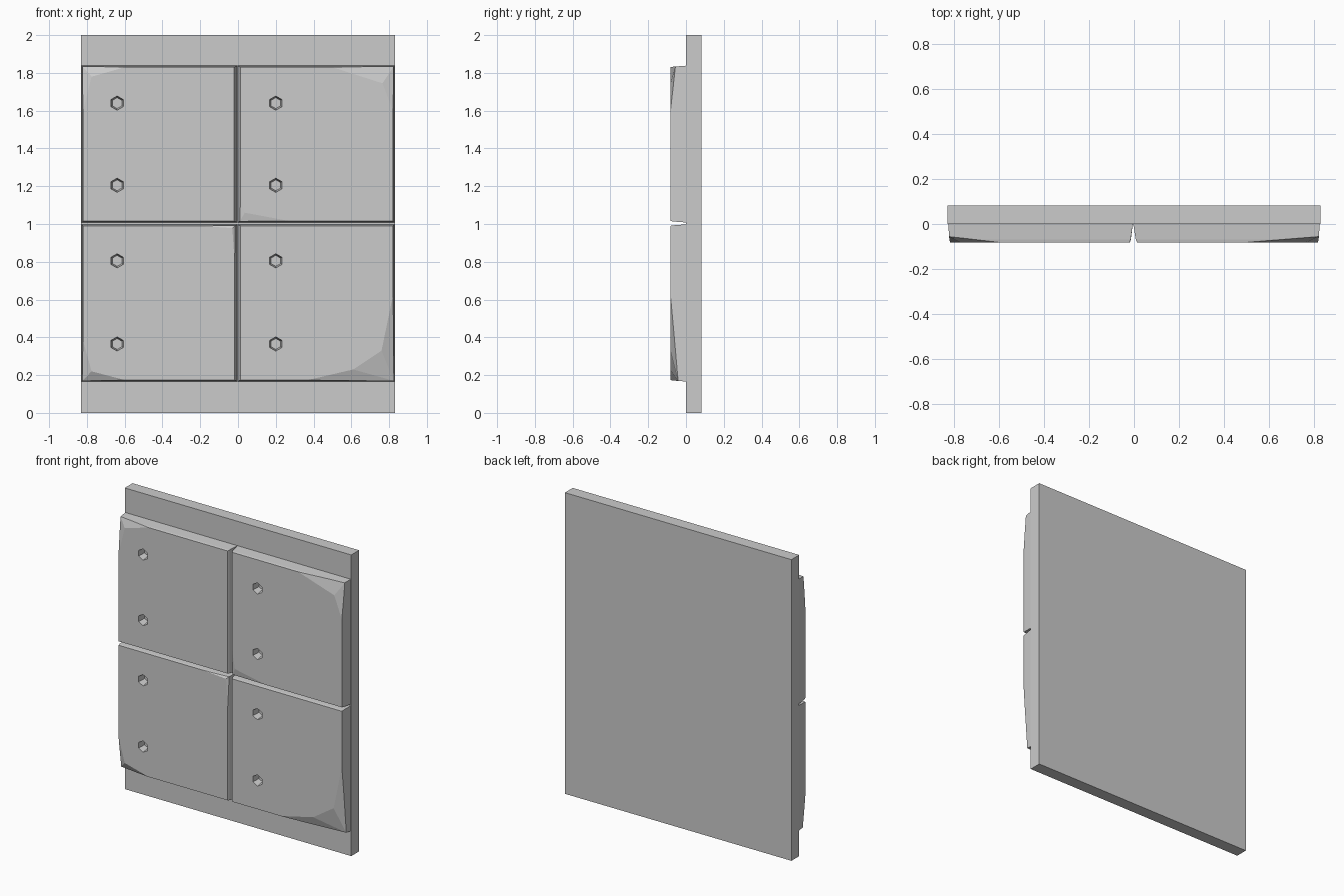
import bpy, bmesh
from math import pi
from mathutils import Vector, Matrix

if "Cube" in bpy.data.objects:
    bpy.data.objects.remove(bpy.data.objects["Cube"])

FRONT = -0.082


def finish(bm, name):
    bmesh.ops.recalc_face_normals(bm, faces=bm.faces)
    me = bpy.data.meshes.new(name)
    bm.to_mesh(me)
    bm.free()
    ob = bpy.data.objects.new(name, me)
    bpy.context.collection.objects.link(ob)
    return ob


def chip(bm, path, corner, depth):
    """Slice facets off a corner: each path segment on the face tilts back to the corner."""
    c = Vector((corner[0], depth, corner[1]))
    for a, b in zip(path, path[1:]):
        p, q = (Vector((v[0], FRONT, v[1])) for v in (a, b))
        n = (q - p).cross(c - p).normalized()
        if n.y > 0:
            n.negate()
        bmesh.ops.bisect_plane(bm, geom=bm.verts[:] + bm.edges[:] + bm.faces[:],
                               dist=1e-5, plane_co=p, plane_no=n, clear_outer=True)
        bmesh.ops.holes_fill(bm, edges=[e for e in bm.edges if e.is_boundary], sides=0)


def tile(name, base, front, holes, chips):
    # tapered slab: back outline, chamfer start, front outline
    bm = bmesh.new()
    mid = [b * 0.35 + f * 0.65 for b, f in zip(base, front)]
    for y, (x0, x1, z0, z1) in ((0.0, base), (-0.068, mid), (FRONT, front)):
        for x in (x0, x1):
            for z in (z0, z1):
                bm.verts.new((x, y, z))
    bmesh.ops.convex_hull(bm, input=bm.verts[:])
    bmesh.ops.dissolve_limit(bm, angle_limit=0.01, verts=bm.verts[:], edges=bm.edges[:])
    for c in chips:
        chip(bm, *c)
    ob = finish(bm, name)

    # tapered hexagonal bolt holes
    bm = bmesh.new()
    for x, z in holes:
        bmesh.ops.create_cone(bm, cap_ends=True, segments=6, radius1=0.029, radius2=0.039,
                              depth=0.06, matrix=Matrix.Translation((x, -0.06, z))
                              @ Matrix.Rotation(pi / 2, 4, 'X'))
    cutter = finish(bm, name + "_hole_cutter")
    cutter.hide_render = True
    mod = ob.modifiers.new("holes", 'BOOLEAN')
    mod.operation = 'DIFFERENCE'
    mod.object = cutter
    bpy.context.view_layer.objects.active = ob
    bpy.ops.object.modifier_apply(modifier=mod.name)
    bpy.data.objects.remove(cutter)


# backing board
bm = bmesh.new()
bmesh.ops.create_cube(bm, size=1, matrix=Matrix.Translation((0, 0.041, 1))
                      @ Matrix.Diagonal((1.664, 0.082, 2, 1)))
finish(bm, "backing_board")

# four chipped stone tiles
L, R = -0.64, 0.20
tile("tile_upper_left", (-0.828, -0.005, 1.008, 1.838), (-0.82, -0.02, 1.016, 1.83),
     [(L, 1.64), (L, 1.205)],
     [([(-0.60, 1.83), (-0.775, 1.78), (-0.82, 1.6)], (-0.824, 1.834), -0.056)])

tile("tile_upper_right", (-0.003, 0.828, 1.008, 1.838), (0.014, 0.82, 1.016, 1.83),
     [(R, 1.64), (R, 1.205)],
     [([(0.50, 1.83), (0.765, 1.745), (0.82, 1.60)], (0.824, 1.834), -0.056),
      ([(0.014, 1.18), (0.035, 1.06), (0.26, 1.018)], (0.01, 1.012), -0.073)])

tile("tile_lower_left", (-0.828, -0.005, 0.166, 0.998), (-0.82, -0.018, 0.174, 0.99),
     [(L, 0.805), (L, 0.365)],
     [([(-0.60, 0.174), (-0.775, 0.22), (-0.82, 0.38)], (-0.824, 0.17), -0.048),
      ([(-0.20, 0.99), (-0.03, 0.978), (-0.018, 0.80)], (-0.012, 0.995), -0.07)])

tile("tile_lower_right", (-0.003, 0.828, 0.166, 0.998), (0.014, 0.82, 0.174, 0.99),
     [(R, 0.805), (R, 0.365)],
     [([(0.37, 0.174), (0.61, 0.23), (0.76, 0.33), (0.82, 0.62)], (0.824, 0.17), -0.042)])
